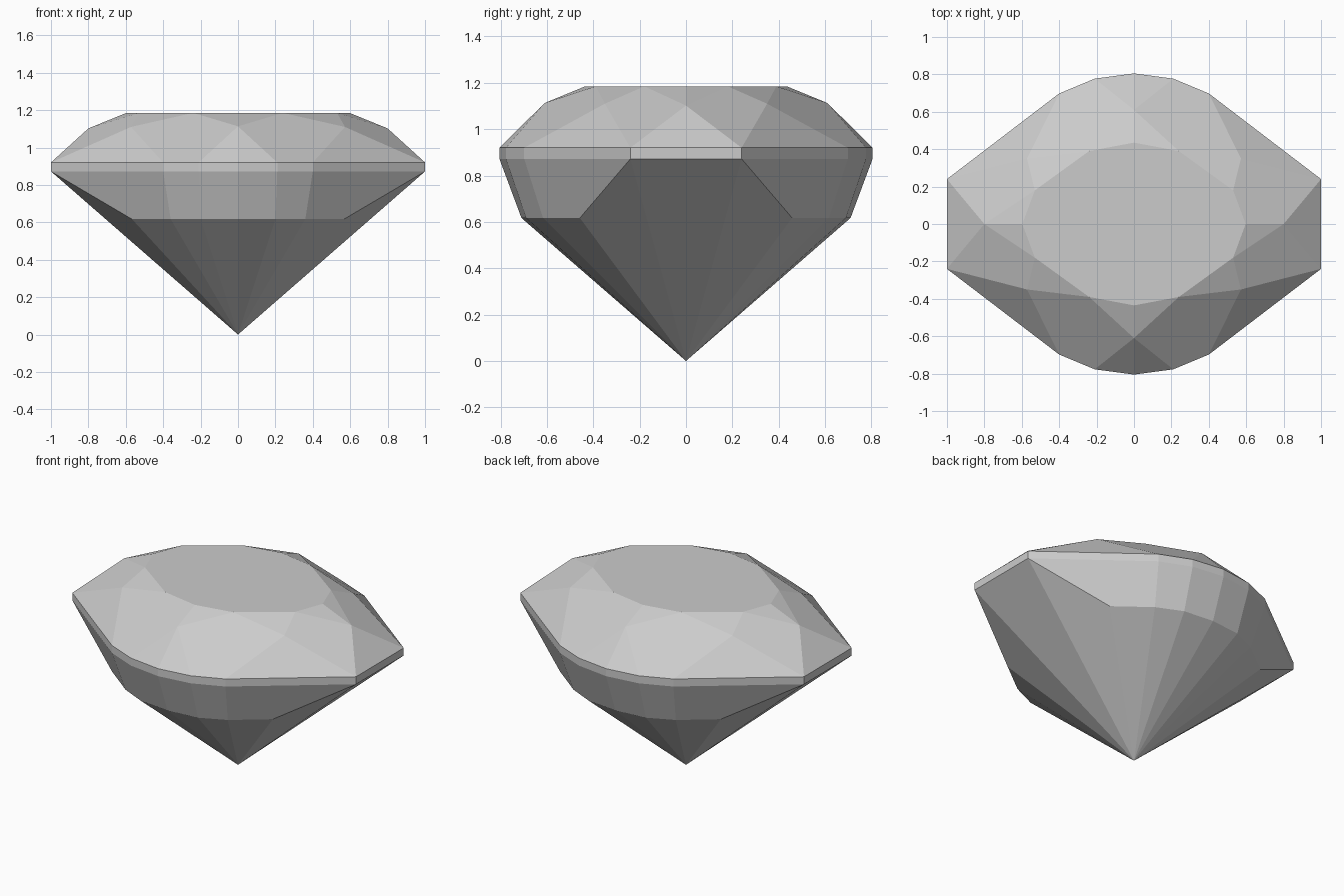
import bpy
import bmesh

cube = bpy.data.objects.get("Cube")
if cube:
    bpy.data.objects.remove(cube)

# One grey for the whole stone
grey = bpy.data.materials.new("stone_grey")
grey.use_nodes = True
colour = (0.6, 0.6, 0.6, 1)
grey.diffuse_color = colour
grey.node_tree.nodes["Principled BSDF"].inputs["Base Color"].default_value = colour

TABLE_Z, GIRDLE_TOP, GIRDLE_LOW, BAND_Z = 1.185, 0.92, 0.872, 0.617


def at(z, outline):
    return [(x, y, z) for x, y in outline]


def faceted_part(name, facets):
    """Build the facets of one front quarter and mirror them to all four."""
    bm = bmesh.new()
    for facet in facets:
        bm.faces.new([bm.verts.new(p) for p in facet])
    bmesh.ops.remove_doubles(bm, verts=bm.verts, dist=0.0001)
    mesh = bpy.data.meshes.new(name)
    bm.to_mesh(mesh)
    bm.free()
    mesh.materials.append(grey)
    obj = bpy.data.objects.new(name, mesh)
    bpy.context.collection.objects.link(obj)
    mirror = obj.modifiers.new("Mirror", 'MIRROR')
    mirror.use_axis = (True, True, False)
    mirror.use_clip = True


def strips(upper, lower):
    """Quads between two matching outlines."""
    return [(lower[i], lower[i + 1], upper[i + 1], upper[i])
            for i in range(len(upper) - 1)]


# Quarter outlines, from the front centre round to the end of the stone
girdle = [(0, -0.805), (0.21, -0.777), (0.4, -0.698), (1, -0.24), (1, 0)]
table = [(0, -0.435), (0.24, -0.39), (0.53, -0.18), (0.597, 0)]
band = [(0, -0.71), (0.2, -0.69), (0.36, -0.617), (0.567, -0.458)]

# Crown: table, star facets, main facets and girdle facets
g0, g1, g2, g3, g4 = at(GIRDLE_TOP, girdle)
t0, t1, t2, t3 = at(TABLE_Z, table)
front_star = (0, -0.61, 1.113)
side_star = (0.572, -0.35, 1.11)
end_star = (0.8, 0, 1.102)
faceted_part("crown", [
    (t0, t1, t2, t3, (0, 0, TABLE_Z)),
    (front_star, t1, t0),
    (side_star, t2, t1),
    (end_star, t3, t2),
    (front_star, g1, g2, side_star, t1),
    (side_star, g3, end_star, t2),
    (g0, g1, front_star),
    (g2, g3, side_star),
    (g3, g4, end_star),
])

# Girdle: thin upright rim
low_rim = at(GIRDLE_LOW, girdle)
faceted_part("girdle", strips(at(GIRDLE_TOP, girdle), low_rim))

# Pavilion: steep band, then long facets meeting at the point
point = (0, 0, 0)
band_rim = at(BAND_Z, band)
lower_edge = band_rim + low_rim[3:]
faceted_part("pavilion", strips(low_rim[:4], band_rim) + [
    (point, b, a) for a, b in zip(lower_edge, lower_edge[1:])
])
